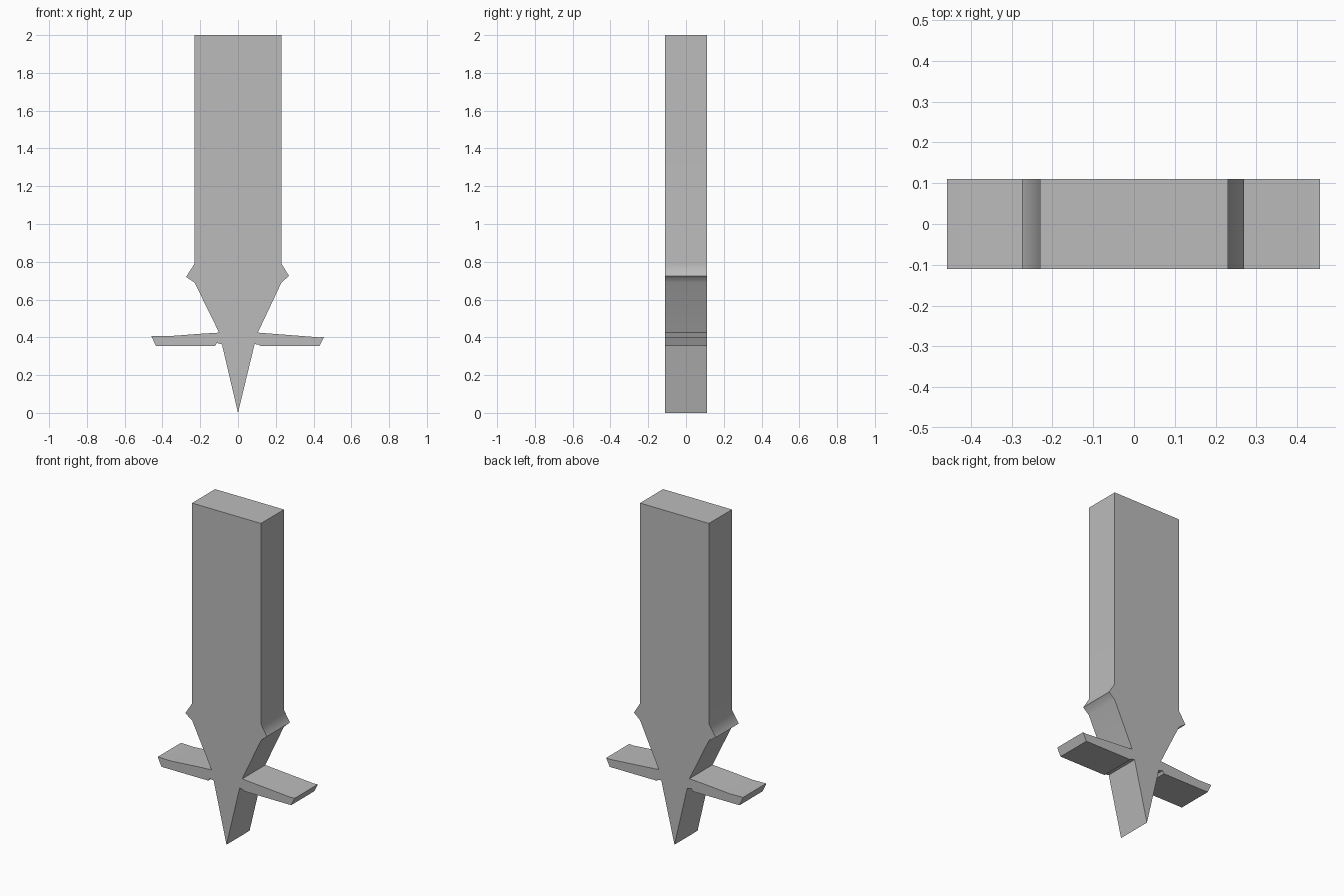
import bpy
import bmesh
import math

cube = bpy.data.objects.get("Cube")
if cube:
    bpy.data.objects.remove(cube, do_unlink=True)

HALF_DEPTH = 0.11

# One flat grey
grey = bpy.data.materials.new("plain grey")
grey.use_nodes = True
colour = (0.5, 0.5, 0.5, 1.0)
grey.diffuse_color = colour
grey.node_tree.nodes["Principled BSDF"].inputs["Base Color"].default_value = colour

# Right half: handle, collar barb, taper, side arm, down to the point
right_handle = [(0.23, 2.0), (0.23, 0.79), (0.27, 0.725), (0.23, 0.69)]
right_arm = [(0.105, 0.425), (0.17, 0.42), (0.43, 0.4), (0.456, 0.402),
             (0.432, 0.354), (0.118, 0.354), (0.112, 0.36), (0.088, 0.365)]
tip = [(0.0, 0.0)]

# Left half: the same parts with slightly uneven edges
left_arm = [(-0.085, 0.363), (-0.112, 0.37), (-0.122, 0.354), (-0.434, 0.354),
            (-0.456, 0.4), (-0.458, 0.408), (-0.37, 0.406), (-0.21, 0.418), (-0.1, 0.425)]
left_handle = [(-0.23, 0.69), (-0.275, 0.72), (-0.23, 0.79), (-0.23, 2.0)]
outline = right_handle + right_arm + tip + left_arm + left_handle

# Extrude the outline front to back
bm = bmesh.new()
front = bm.faces.new([bm.verts.new((x, -HALF_DEPTH, z)) for x, z in outline])
result = bmesh.ops.extrude_face_region(bm, geom=[front], use_keep_orig=True)
back = [v for v in result["geom"] if isinstance(v, bmesh.types.BMVert)]
bmesh.ops.translate(bm, verts=back, vec=(0, 2 * HALF_DEPTH, 0))
bmesh.ops.recalc_face_normals(bm, faces=bm.faces)

mesh = bpy.data.meshes.new("pointed_post")
bm.to_mesh(mesh)
bm.free()
mesh.materials.append(grey)
post = bpy.data.objects.new("pointed_post", mesh)
bpy.context.collection.objects.link(post)

# Soft collar corners, with the broad walls kept flat
bpy.ops.object.select_all(action="DESELECT")
post.select_set(True)
bpy.context.view_layer.objects.active = post
bpy.ops.object.shade_smooth_by_angle(angle=math.radians(35))
weighted = post.modifiers.new("flat broad walls", "WEIGHTED_NORMAL")
weighted.keep_sharp = True
